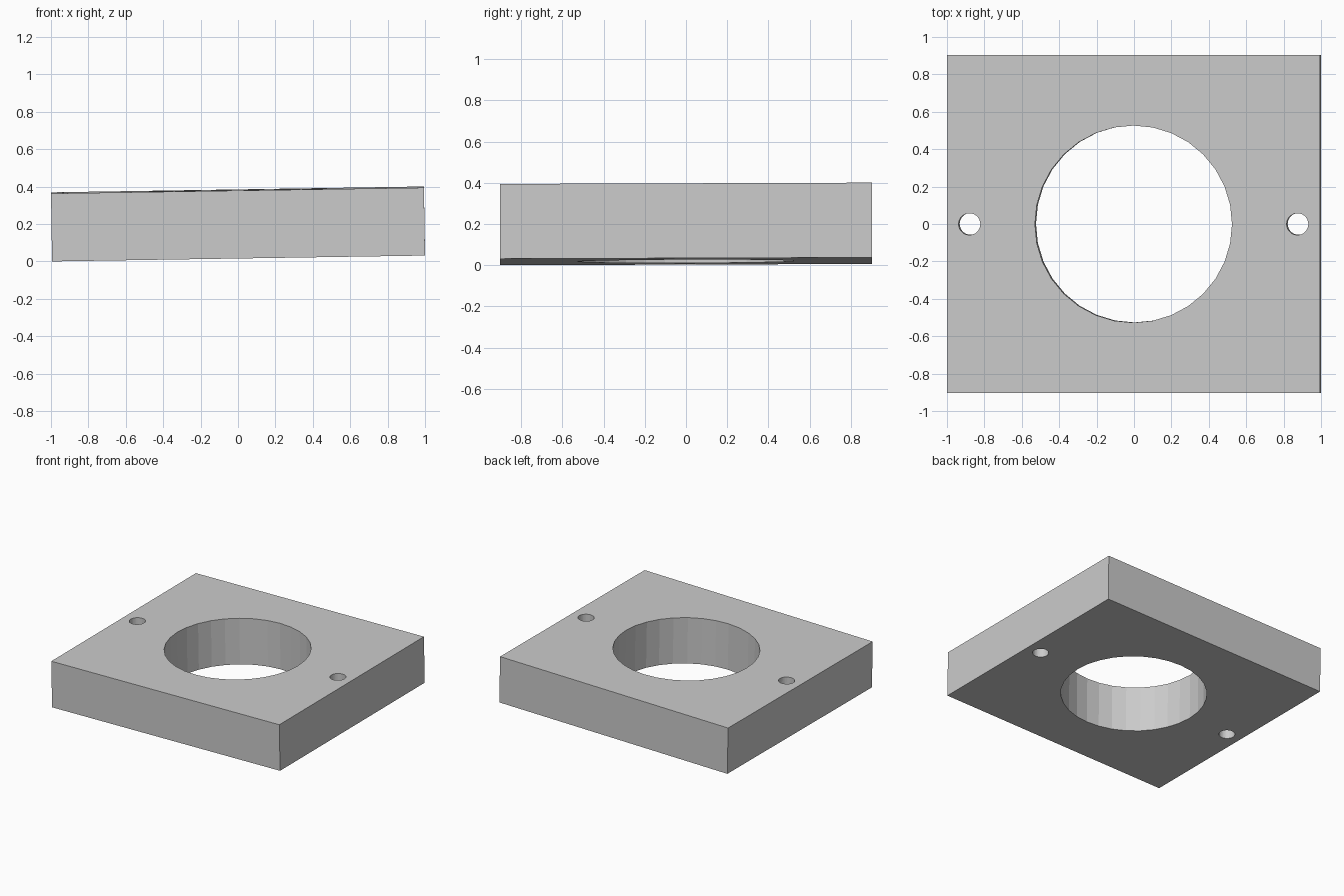
import bpy, bmesh
from math import cos, sin, pi, radians
from mathutils import Matrix

cube = bpy.data.objects.get("Cube")
if cube:
    bpy.data.objects.remove(cube)

LENGTH, WIDTH, THICK = 1.994, 1.806, 0.363
SIDES = 32

grey = bpy.data.materials.new("plain grey")
grey.use_nodes = True
colour = (0.6, 0.6, 0.6, 1)
grey.diffuse_color = colour
grey.node_tree.nodes["Principled BSDF"].inputs["Base Color"].default_value = colour


def outline(bm, points):
    """Closed loop of edges through the points, at z = 0."""
    verts = [bm.verts.new((x, y, 0)) for x, y in points]
    return [bm.edges.new((v, verts[i - 1])) for i, v in enumerate(verts)]


def circle(cx, radius):
    return [(cx + radius * cos(2 * pi * i / SIDES), radius * sin(2 * pi * i / SIDES))
            for i in range(SIDES)]


# Flat profile: rectangle with a bore and two bolt holes
bm = bmesh.new()
hx, hy = LENGTH / 2, WIDTH / 2
edges = outline(bm, [(-hx, -hy), (hx, -hy), (hx, hy), (-hx, hy)])
for cx, radius in ((0, 0.527), (-0.877, 0.058), (0.877, 0.058)):
    edges += outline(bm, circle(cx, radius))
bmesh.ops.triangle_fill(bm, edges=edges, use_beauty=True, normal=(0, 0, 1))

# Thicken into a plate
top = bmesh.ops.extrude_face_region(bm, geom=bm.faces[:], use_keep_orig=True)
bmesh.ops.translate(bm, vec=(0, 0, THICK),
                    verts=[g for g in top["geom"] if isinstance(g, bmesh.types.BMVert)])
bmesh.ops.recalc_face_normals(bm, faces=bm.faces[:])

# Slight tilt, then rest the lowest corner on the ground and centre
tilt = Matrix.Rotation(radians(0.2), 4, 'X') @ Matrix.Rotation(radians(-0.9), 4, 'Y')
bm.transform(tilt)
low = [min(v.co[i] for v in bm.verts) for i in range(3)]
high = [max(v.co[i] for v in bm.verts) for i in range(3)]
bm.transform(Matrix.Translation((-(low[0] + high[0]) / 2, -(low[1] + high[1]) / 2, -low[2])))

mesh = bpy.data.meshes.new("mounting_plate")
bm.to_mesh(mesh)
bm.free()
mesh.materials.append(grey)
plate = bpy.data.objects.new("mounting_plate", mesh)
bpy.context.collection.objects.link(plate)
